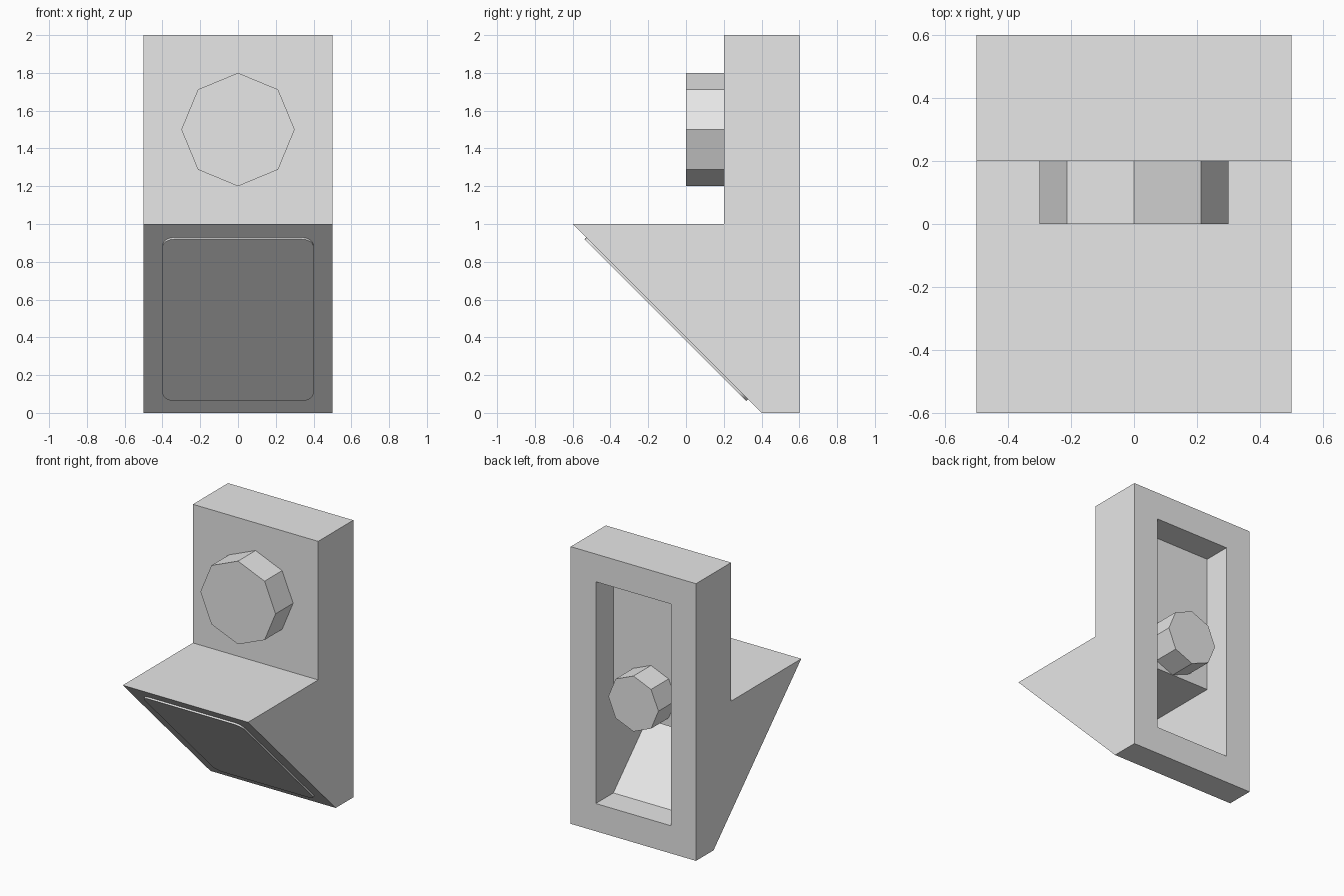
import bpy
import bmesh
from math import radians
from mathutils import Matrix, Vector

default_cube = bpy.data.objects.get("Cube")
if default_cube:
    bpy.data.objects.remove(default_cube, do_unlink=True)

# Single plain grey
grey = bpy.data.materials.new("light_grey")
grey.use_nodes = True
colour = (0.8, 0.8, 0.8, 1.0)
grey.diffuse_color = colour
grey.node_tree.nodes["Principled BSDF"].inputs["Base Color"].default_value = colour


def make_object(name, bm):
    bmesh.ops.recalc_face_normals(bm, faces=bm.faces)
    mesh = bpy.data.meshes.new(name)
    bm.to_mesh(mesh)
    bm.free()
    mesh.materials.append(grey)
    obj = bpy.data.objects.new(name, mesh)
    bpy.context.collection.objects.link(obj)
    return obj


def extrude_profile(name, profile, half_width):
    """Extrude a (y, z) outline across x."""
    bm = bmesh.new()
    face = bm.faces.new([bm.verts.new((-half_width, y, z)) for y, z in profile])
    extruded = bmesh.ops.extrude_face_region(bm, geom=[face])["geom"]
    verts = [v for v in extruded if isinstance(v, bmesh.types.BMVert)]
    bmesh.ops.translate(bm, verts=verts, vec=(half_width * 2, 0, 0))
    return make_object(name, bm)


def octagon_knob(name, radius, y_front, depth, z):
    """Eight-sided prism along y, with a corner pointing up."""
    bm = bmesh.new()
    place = Matrix.Translation((0, y_front + depth / 2, z)) @ Matrix.Rotation(radians(90), 4, "X")
    bmesh.ops.create_cone(bm, cap_ends=True, segments=8, radius1=radius,
                          radius2=radius, depth=depth, matrix=place)
    return make_object(name, bm)


# Upright slab with a wedge-shaped shelf, hollowed from the back
body = extrude_profile("body", [(0.6, 0), (0.4, 0), (-0.6, 1), (0.2, 1), (0.2, 2), (0.6, 2)], 0.5)
cutter = extrude_profile("back_recess_cutter", [(0.7, 0.2), (0.4, 0.2), (-0.2, 0.8),
                                                (0.4, 0.8), (0.4, 1.8), (0.7, 1.8)], 0.3)
cutter.hide_render = True
recess = body.modifiers.new("back_recess", "BOOLEAN")
recess.operation = "DIFFERENCE"
recess.solver = "EXACT"
recess.object = cutter
bpy.context.view_layer.objects.active = body
bpy.ops.object.modifier_apply(modifier=recess.name)
bpy.data.objects.remove(cutter, do_unlink=True)

# Knobs on the front and inside the recess
octagon_knob("front_knob", 0.3, 0, 0.2, 1.5)
octagon_knob("back_knob", 0.2, 0.4, 0.2, 1.0)

# Thin rounded panel on the sloping underside
thickness = 0.012
bm = bmesh.new()
bmesh.ops.create_cube(bm, size=1, matrix=Matrix.Diagonal((0.8, 1.21, thickness, 1)))
corners = [e for e in bm.edges if abs((e.verts[0].co - e.verts[1].co).z) > thickness / 2]
bmesh.ops.bevel(bm, geom=corners, offset=0.06, segments=6, profile=0.5, affect="EDGES")
slope_normal = Vector((0, -1, -1)).normalized()
centre = Vector((0, -0.1, 0.5)) + slope_normal * thickness / 2
bm.transform(Matrix.Translation(centre) @ Matrix.Rotation(radians(135), 4, "X"))
panel = make_object("slope_panel", bm)

bpy.ops.object.select_all(action="DESELECT")
panel.select_set(True)
bpy.context.view_layer.objects.active = panel
bpy.ops.object.shade_smooth_by_angle(angle=radians(30))
